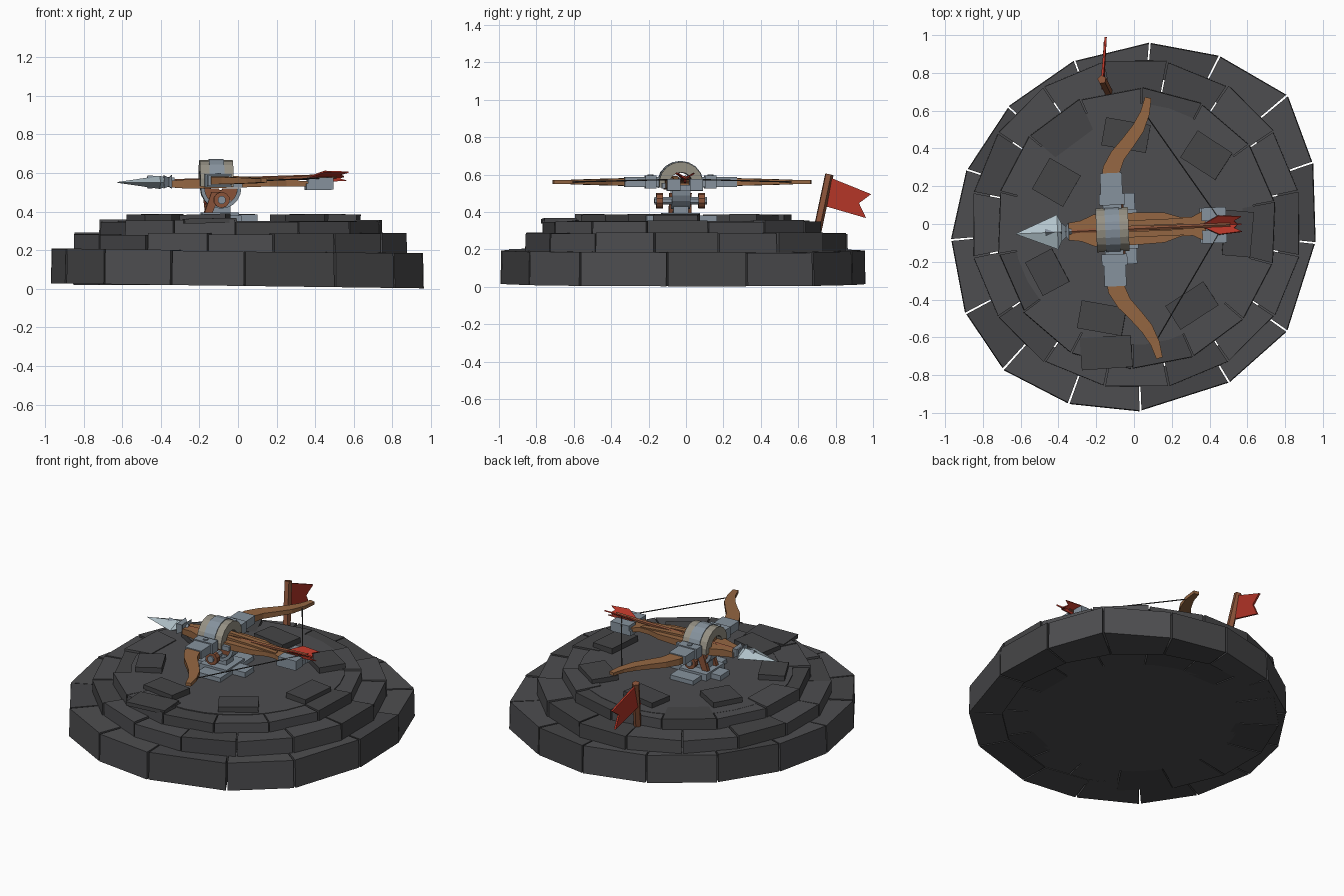
import bpy, bmesh, math, random
from mathutils import Matrix, Vector

if "Cube" in bpy.data.objects:
    bpy.data.objects.remove(bpy.data.objects["Cube"])

random.seed(4)
I = Matrix.Identity(4)
BOW = Matrix.Translation((-0.11, -0.03, 0)) @ Matrix.Rotation(math.radians(2.5), 4, 'Z')


def mat(name, c):
    m = bpy.data.materials.new(name)
    m.diffuse_color = (*c, 1)
    m.use_nodes = True
    m.node_tree.nodes["Principled BSDF"].inputs["Base Color"].default_value = m.diffuse_color
    return m


STONE = mat("stone", (0.075, 0.075, 0.08))
STONE2 = mat("stone_dark", (0.06, 0.06, 0.063))
WOOD = mat("wood", (0.30, 0.135, 0.055))
COPPER = mat("red_wood", (0.25, 0.085, 0.04))
METAL = mat("steel", (0.24, 0.29, 0.34))
TIP = mat("bright_steel", (0.45, 0.55, 0.60))
BEIGE = mat("bone", (0.30, 0.28, 0.23))
RED = mat("red_cloth", (0.45, 0.035, 0.02))
DARK = mat("cord", (0.04, 0.04, 0.04))


def finish(bm, name, m, M=I):
    bmesh.ops.recalc_face_normals(bm, faces=bm.faces)
    me = bpy.data.meshes.new(name)
    bm.to_mesh(me)
    bm.free()
    me.transform(M)
    me.materials.append(m)
    o = bpy.data.objects.new(name, me)
    bpy.context.collection.objects.link(o)
    return o


def loft(name, rings, m, M=I):
    """Bridge rings of points and cap both ends."""
    bm = bmesh.new()
    vs = [[bm.verts.new(p) for p in r] for r in rings]
    for a, b in zip(vs, vs[1:]):
        n = len(a)
        for i in range(n):
            bm.faces.new((a[i], a[(i + 1) % n], b[(i + 1) % n], b[i]))
    bm.faces.new(vs[0])
    bm.faces.new(vs[-1])
    return finish(bm, name, m, M)


def box(name, x, y, z, m, M=I):
    return loft(name, [[(x[0], y[0], h), (x[1], y[0], h), (x[1], y[1], h), (x[0], y[1], h)] for h in z], m, M)


def beam(name, secs, m, M=I):
    """Rectangular sections (x, half width, z low, z high) along x."""
    return loft(name, [[(x, -w, a), (x, w, a), (x, w, b), (x, -w, b)] for x, w, a, b in secs], m, M)


def rod(name, p, q, r, m, M=I, n=8):
    p, q = Vector(p), Vector(q)
    R = (q - p).to_track_quat('Z', 'Y')
    circ = [R @ Vector((r * math.cos(t), r * math.sin(t), 0)) for t in [2 * math.pi * (i + .5) / n for i in range(n)]]
    return loft(name, [[p + c for c in circ], [q + c for c in circ]], m, M)


def sheet(name, pts, off, m, M=I):
    off = Vector(off)
    return loft(name, [[Vector(p) - off for p in pts], [Vector(p) + off for p in pts]], m, M)


# ---- stone rings ----
def stone_ring(name, corners, r_in, z0, z1, c=(0, 0), tilt=0.0, jit=0.006):
    k = len(corners)
    for i in range(k):
        (a, ra), (b, rb) = corners[i], corners[(i + 1) % k]
        b -= 360 if b > a else 0
        g = 0.3
        top = z1 + random.uniform(-jit, jit)
        def pt(t, r, z):
            x, y = c[0] + r * math.cos(math.radians(t)), c[1] + r * math.sin(math.radians(t))
            return (x, y, z - tilt * x)
        dr = random.uniform(-jit, jit)
        ends = [(a - g, ra + dr), (b + g, rb + dr)]
        loft(f"{name}_{i+1}", [[pt(t, r_in, z0), pt(t, r, z0), pt(t, r - .004, top), pt(t, r_in, top)]
                               for t, r in ends], STONE if i % 3 else STONE2)


outer = list(zip([85, 63, 40, 19, -6, -35, -59, -88, -110, -132, -152, -175, -198, -223, -250],
                 [.965, 1.0, 1.06, 1.0, .965, .99, .98, .99, 1.01, 1.035, 1.01, .97, .93, .91, .92]))
stone_ring("lower_block", outer, 0.79, 0.015, 0.195, tilt=0.013, jit=0.003)
stone_ring("middle_block", [(79 - i * 360 / 16, 0.88) for i in range(16)], 0.62, 0.02, 0.285, c=(0.01, 0.0))
stone_ring("upper_block", [(88 - i * 360 / 14, 0.745) for i in range(14)], 0.57, 0.24, 0.352, c=(0.015, -0.02))
rod("platform_core", (0, 0, 0.02), (0, 0, 0.352), 0.64, STONE, n=32)

# ---- loose paving slabs ----
for i, (x, y, ang, l, w) in enumerate([(-.41, .22, -30, .19, .19), (.39, .36, -33, .22, .17),
                                       (-.04, .47, -10, .24, .15), (.54, -.05, -5, .15, .24),
                                       (.31, -.43, 33, .24, .15), (-.16, -.50, -10, .24, .15),
                                       (-.45, -.25, 28, .16, .20), (-.14, -.68, 4, .27, .17)]):
    M = Matrix.Translation((x, y, 0)) @ Matrix.Rotation(math.radians(ang), 4, 'Z') \
        @ Matrix.Rotation(random.uniform(-.03, .03), 4, 'Y')
    box(f"paving_slab_{i+1}", (-l / 2, l / 2), (-w / 2, w / 2), (.34, .386 if i < 7 else .365), STONE2, M)

# ---- flag ----
P = [(-.135, .695, .27), (-.17, .765, .60)]
rod("flag_pole", *P, 0.024, COPPER, n=5)
sheet("flag", [(-.17, .755, .59), (-.15, .99, .495), (-.155, .925, .447), (-.155, .963, .367), (-.165, .713, .44)],
      (.006, 0, 0), RED)

# ---- swivel mount ----
box("base_plate_long", (-.15, .21), (-.05, .05), (.345, .385), METAL, BOW)
box("base_plate_cross", (-.045, .12), (-.185, .19), (.345, .38), METAL, BOW)
box("base_plate_centre", (-.08, .11), (-.1, .1), (.345, .395), METAL, BOW)
box("mount_post", (-.04, .07), (-.04, .04), (.38, .46), METAL, BOW)
for s in (-1, 1):
    beam_y = sorted((s * .035, s * .06))
    loft(f"mount_brace_{s}", [[(-.07, y, .38), (-.03, y, .38), (.02, y, .50), (-.03, y, .50)] for y in beam_y],
         COPPER, BOW)
    rod(f"axle_cap_{s}", (.02, s * .095, .46), (.02, s * .13, .46), .042, COPPER, BOW, 10)


def arc_band(name, a0, a1, r0, r1, cz, span, m, axis='x', n=10):
    """Curved band swept about the x or y axis."""
    rings = []
    for i in range(n + 1):
        t = math.radians(span[0] + (span[1] - span[0]) * i / n)
        c, s = math.cos(t), math.sin(t)
        sec = [(a0, r0), (a1, r0), (a1, r1), (a0, r1)]
        rings.append([(a, r * c, cz + r * s) if axis == 'x' else (.02 + r * c, a, cz + r * s) for a, r in sec])
    return loft(name, rings, m, BOW)


rod("axle", (.02, -.14, .46), (.02, .14, .46), .022, METAL, BOW, 8)
arc_band("cradle_rim", -.05, .05, .085, .105, .52, (180, 360), METAL, 'y')
arc_band("cradle_disc", -.035, .035, .01, .086, .52, (180, 360), COPPER, 'y')

# ---- arch over the stock ----
arc_band("arch_front", -.09, -.042, .062, .118, .55, (-10, 190), BEIGE)
arc_band("arch_middle", -.042, .035, .060, .123, .55, (-10, 190), METAL)
arc_band("arch_rear", .035, .082, .062, .118, .55, (-10, 190), BEIGE)

# ---- stock ----
beam("stock", [(-.24, .045, .525, .56), (-.17, .055, .52, .565), (-.10, .085, .52, .565), (.13, .085, .525, .568),
               (.27, .08, .53, .565), (.36, .05, .53, .56), (.42, .05, .53, .56), (.49, .085, .53, .555)], WOOD, BOW)
for s in (-1, 1):
    a, b = sorted((s * .014, s * .045))
    loft(f"stock_rail_{s}", [[(x, a, .55), (x, b, .55), (x, b, h), (x, a, h)]
                             for x, h in ((-.06, .592), (.26, .575), (.42, .565))], WOOD, BOW)
    a, b = sorted((s * .025, s * .095))
    box(f"butt_side_{s}", (.47, .60), (a, b), (.515, .575), METAL, BOW)
box("butt_plate", (.46, .59), (-.095, .095), (.512, .545), METAL, BOW)
box("stock_lock", (.08, .13), (-.105, .105), (.525, .555), METAL, BOW)

# ---- bow limbs, cuffs and string ----
for s in (-1, 1):
    side = "left" if s > 0 else "right"
    path = [(.0, .25, .05, .022), (.005, .32, .047, .02), (.04, .39, .04, .018), (.10, .46, .036, .016),
            (.155, .53, .033, .014), (.195, .61, .025, .011), (.215, .69, .017, .010)]
    rings = []
    for i, (x, y, w, h) in enumerate(path):
        p, q = path[max(i - 1, 0)], path[min(i + 1, len(path) - 1)]
        d = Vector((q[0] - p[0], q[1] - p[1])).normalized()
        n = Vector((d.y, -d.x)) * w
        rings.append([(x + k * n.x, s * (y + k * n.y), .56 + j * h)
                      for k, j in ((-1, -1), (1, -1), (1, 1), (-1, 1))])
    loft(f"bow_limb_{side}", rings, WOOD, BOW)
    for nm, y0, y1, hw, hz in (("inner", .06, .15, .05, .026), ("band", .13, .19, .068, .034),
                               ("outer", .17, .30, .058, .027)):
        box(f"limb_cuff_{nm}_{side}", (-hw, hw), sorted((s * y0, s * y1)), (.56 - hz, .56 + hz), METAL, BOW)
    rod(f"cuff_rivet_{side}", (0, s * .16, .59), (0, s * .16, .60), .016, METAL, BOW, 6)
    rod(f"bow_string_{side}", (.20, s * .60, .56), (.585, 0, .575), .0035, DARK, BOW, 5)

# ---- bolt ----
rod("bolt_shaft", (-.38, 0, .55), (.62, 0, .582), .013, COPPER, BOW, 6)
beam("bolt_collar", [(-.275, .05, .52, .588), (-.25, .028, .53, .575), (-.235, .05, .52, .588)], METAL, BOW)
loft("bolt_socket", [[(x, y * r, .553 + z * r) for y, z in ((1, 0), (0, 1), (-1, 0), (0, -1))]
                     for x, r in ((-.36, .035), (-.22, .022))], METAL, BOW)
loft("bolt_head", [[(x, y * w, .551 + z * h) for y, z in ((1, 0), (0, 1), (-1, 0), (0, -1))]
                   for x, w, h in ((-.515, .002, .002), (-.295, .092, .034), (-.265, .03, .022))], TIP, BOW)
for i, (dy, dz) in enumerate([(.05, .03), (-.05, .03), (0, -.025)]):
    fin = [(.46, 0, .573), (.56, dy, .578 + dz), (.68, dy * .8, .580 + dz * .8), (.64, dy * .4, .580 + dz * .4), (.66, 0, .580)]
    sheet(f"bolt_feather_{i+1}", fin, Vector((0, -dz, dy)).normalized() * .004, RED, BOW)
